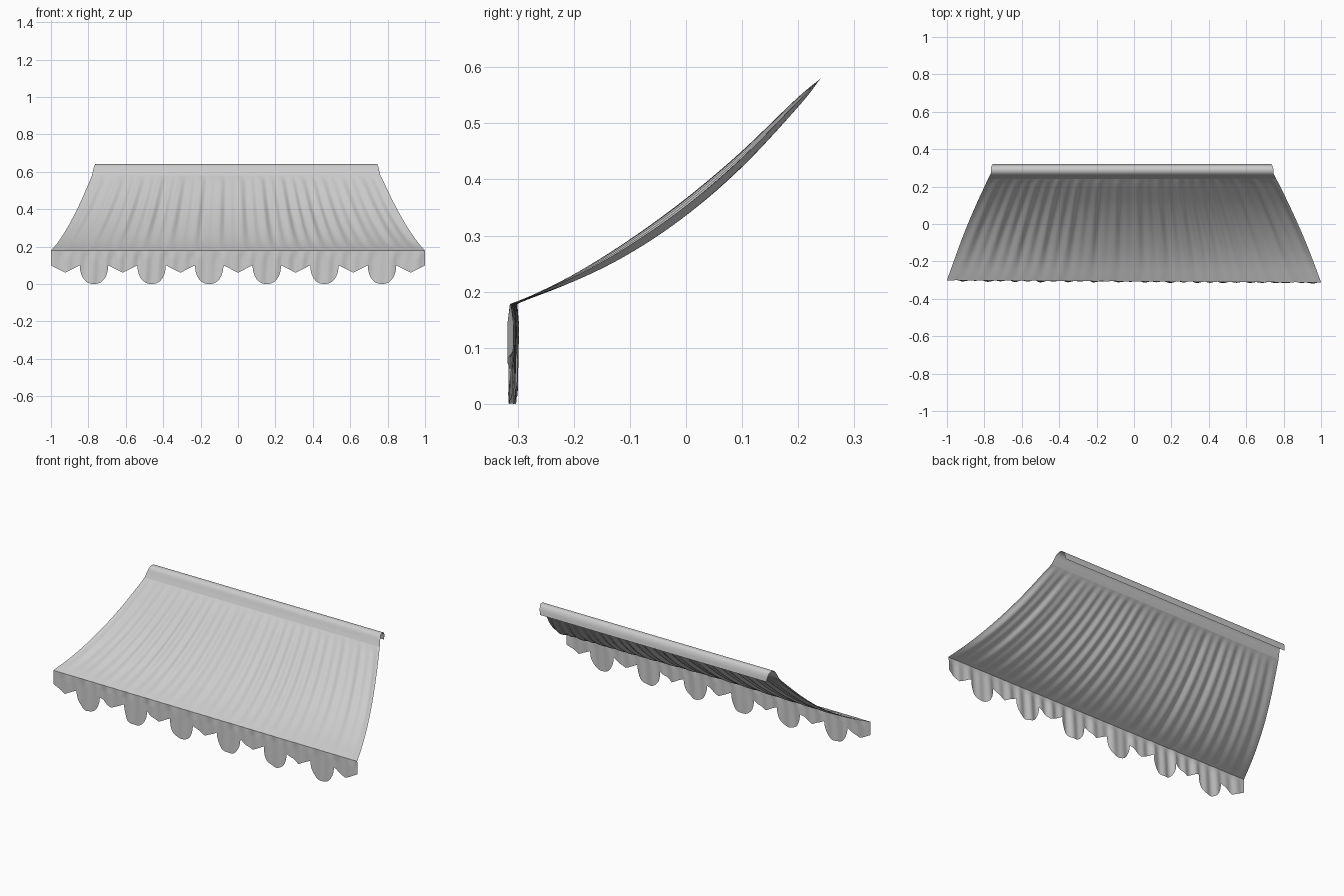
import bpy, math, random
from mathutils import Vector

if "Cube" in bpy.data.objects:
    bpy.data.objects.remove(bpy.data.objects["Cube"])

random.seed(4)
PITCH, TAB = 0.308, 0.076          # scallop spacing and half width


def sheet(name, rows):
    """Skin a grid of points into a smooth single-layer sheet."""
    n = len(rows[0])
    verts = [p for row in rows for p in row]
    faces = [(r * n + c, r * n + c + 1, (r + 1) * n + c + 1, (r + 1) * n + c)
             for r in range(len(rows) - 1) for c in range(n - 1)]
    me = bpy.data.meshes.new(name)
    me.from_pydata(verts, [], faces)
    me.polygons.foreach_set("use_smooth", [True] * len(faces))
    me.update()
    ob = bpy.data.objects.new(name, me)
    bpy.context.collection.objects.link(ob)
    return ob


def spline(pts, steps):
    """Catmull-Rom curve through 2D points."""
    p = [Vector(q) for q in pts]
    p = [2 * p[0] - p[1]] + p + [2 * p[-1] - p[-2]]
    out = []
    for i in range(1, len(p) - 2):
        a, b, c, d = p[i - 1:i + 3]
        for k in range(steps):
            t = k / steps
            out.append(0.5 * (2 * b + (c - a) * t + (2 * a - 5 * b + 4 * c - d) * t * t
                              + (3 * b - a - 3 * c + d) * t ** 3))
    out.append(p[-2])
    return out


# columns: dense round each tab, straight over the pointed parts
xs = [-1 + i * (1 - 2.5 * PITCH - TAB) / 12 for i in range(12)]
for k in range(6):
    c = (k - 2.5) * PITCH
    xs += [c + TAB * math.sin(math.pi * (j / 20 - 0.5)) for j in range(21)]
    if k < 5:
        xs += [c + TAB + (PITCH - 2 * TAB) * j / 14 for j in range(1, 14)]
xs += [-x for x in reversed(xs[:12])]


def hem(x):
    """Height of the scalloped lower edge."""
    d = abs((x / PITCH) % 1 - 0.5) * PITCH
    if abs(x) < 2.5 * PITCH + TAB + 1e-4 and d <= TAB + 1e-5:
        return 0.1 * (1 - math.sqrt(max(0, 1 - (d / TAB) ** 2.4)))
    return 0.06 + 0.04 * min(1, abs(PITCH / 2 - d) / (PITCH / 2 - TAB))


# random cloth ripples shared by canopy and valance
waves = [(random.uniform(35, 95), random.uniform(0, 6.28), random.uniform(0.4, 1)) for _ in range(7)]


def ripple(s, shift=0):
    return sum(a * math.sin(f * s + ph + shift) for f, ph, a in waves) / 3


def front_y(s):
    return -0.307 - 0.006 * s


# hanging scalloped valance
rows = []
for r in range(11):
    t = r / 10
    row = []
    for x in xs:
        z0 = hem(x)
        z = z0 + (0.178 - z0) * t
        q = (0.178 - z) / 0.178
        row.append((x, front_y(x) - 0.002 * q + ripple(x, q) * 0.006 * min(1, q * 4 + 0.2), z))
    rows.append(row)
sheet("scalloped_valance", rows)


def half_width(y):
    t = min(1, max(0, (y + 0.307) / 0.58))
    return 1 - 0.245 * t + 0.012 * math.sin(math.pi * t)


# sagging canopy cloth with folds running down the slope
path = spline([(-0.307, 0.178), (-0.2, 0.224), (-0.1, 0.28), (0, 0.35),
               (0.1, 0.436), (0.2, 0.538), (0.24, 0.58)], 6)
rows = []
for i, p in enumerate(path):
    t = i / (len(path) - 1)
    env = math.sin(math.pi * t)
    row = []
    for s in xs:
        x = s * half_width(p.x) - 0.01 * t
        k = env * (0.008 * ripple(s, 1.2 * t * s) + 0.006 * math.sin(3 * s + 2))
        lead = (1 - t) ** 6
        edge = front_y(s) + ripple(s) * 0.0012 + 0.307
        row.append((x, p.x - 0.6 * k + edge * lead, p.y + 0.8 * k))
    rows.append(row)
sheet("canopy_cloth", rows)

# rolled hood along the wall side
path = spline([(0.24, 0.58), (0.25, 0.6), (0.262, 0.626), (0.275, 0.638), (0.29, 0.641),
               (0.305, 0.636), (0.316, 0.617), (0.322, 0.586)], 4)
rows = []
for p in path:
    inset = 0.012 * max(0, (p.x - 0.285) / 0.037) ** 3
    rows.append([(s * (half_width(p.x) - inset) - 0.01, p.x, p.y) for s in xs])
sheet("rear_hood", rows)
